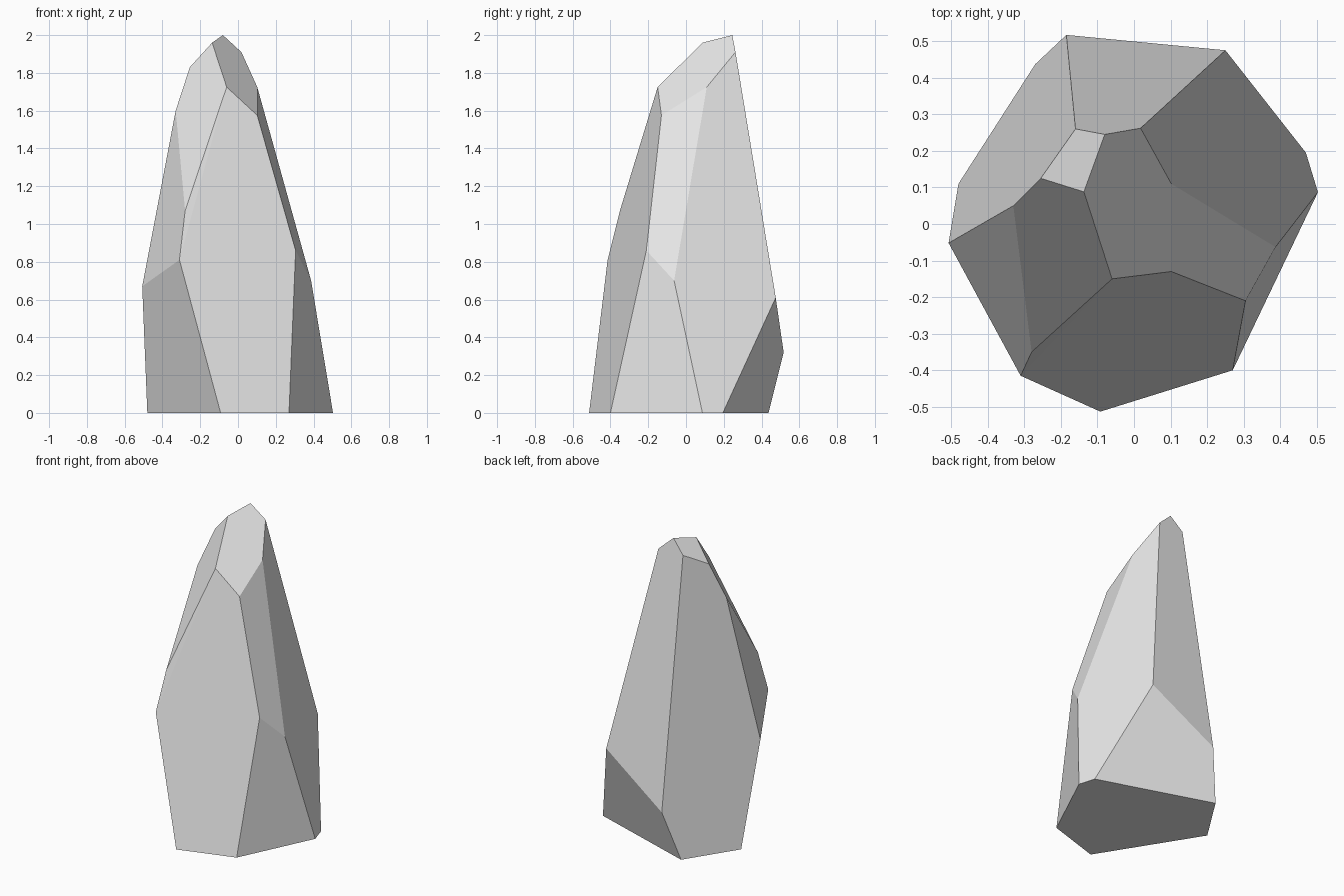
import bpy
import bmesh
import math
from mathutils import Vector

# Remove the default object only
default_cube = bpy.data.objects.get("Cube")
if default_cube is not None:
    bpy.data.objects.remove(default_cube, do_unlink=True)


def make_material(name, colour):
    material = bpy.data.materials.new(name)
    material.use_nodes = True
    material.diffuse_color = colour
    shader = next(node for node in material.node_tree.nodes
                  if node.type == "BSDF_PRINCIPLED")
    shader.inputs["Base Color"].default_value = colour
    return material


def make_faceted_rock(name, corner_rings, material, flat_angle):
    """Wrap corner points in a convex skin and merge coplanar triangles."""
    mesh = bpy.data.meshes.new(name)
    bm = bmesh.new()
    for ring in corner_rings:
        for corner in ring:
            bm.verts.new(Vector(corner))
    bmesh.ops.convex_hull(bm, input=bm.verts[:])
    bmesh.ops.dissolve_limit(bm, angle_limit=flat_angle,
                             verts=bm.verts[:], edges=bm.edges[:])
    bmesh.ops.recalc_face_normals(bm, faces=bm.faces[:])
    for face in bm.faces:
        face.smooth = False
    bm.to_mesh(mesh)
    bm.free()
    mesh.materials.append(material)
    rock = bpy.data.objects.new(name, mesh)
    bpy.context.scene.collection.objects.link(rock)
    return rock


# Flat footing resting on the ground
footing = [(-.48, .11, 0), (-.27, .437, 0), (.47, .195, 0),
           (.503, .087, 0), (.27, -.4, 0), (-.092, -.513, 0)]

# Bulging waist, with the undercut at the back
waist = [(-.185, .517, .32), (.25, .475, .61), (.387, -.063, .7),
         (.305, -.21, .86), (-.31, -.415, .81), (-.507, -.052, .67)]

# Sloping shoulders
shoulders = [(-.28, -.35, 1.07), (-.06, -.15, 1.725), (.102, -.13, 1.575),
             (.102, .11, 1.725), (-.33, .05, 1.6)]

# Chipped tip
tip = [(.018, .262, 1.91), (-.08, .245, 2), (-.137, .088, 1.96),
       (-.255, .125, 1.83), (-.16, .26, 1.912)]

stone_grey = make_material("stone grey", (.8, .8, .8, 1))
make_faceted_rock("standing_rock", [footing, waist, shoulders, tip],
                  stone_grey, math.radians(2))
